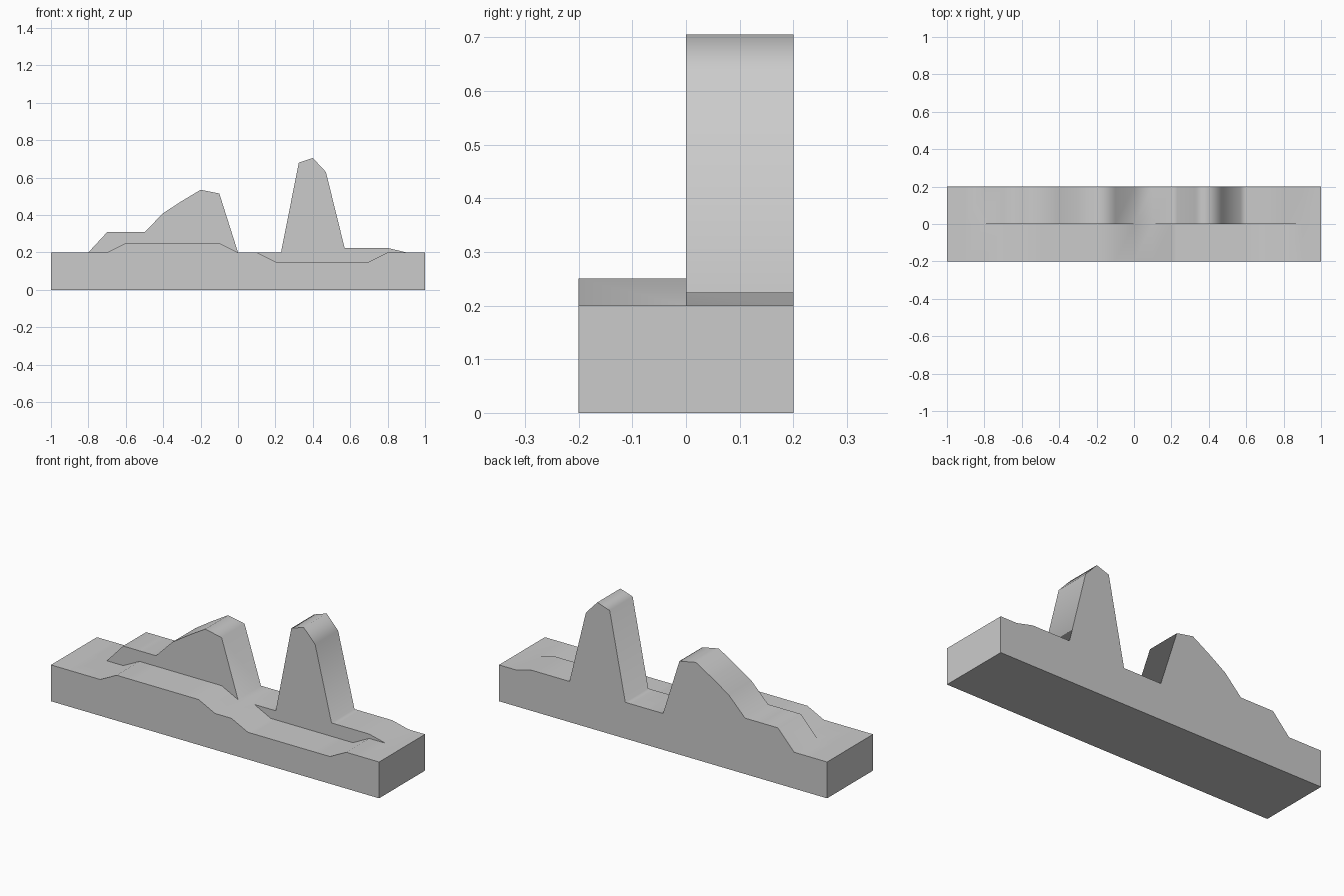
import bpy, bmesh, math

if "Cube" in bpy.data.objects:
    bpy.data.objects.remove(bpy.data.objects["Cube"])

# Top outlines (x, z) of the low front strip and the tall back strip
FRONT = [(-1, .2), (-.7, .2), (-.6, .25), (-.1, .25), (0, .2), (.1, .2),
         (.2, .15), (.7, .15), (.8, .2), (1, .2)]
BACK = [(-1, .2), (-.8, .2), (-.7, .308), (-.5, .308), (-.4, .41), (-.3, .475),
        (-.2, .535), (-.1, .515), (0, .2), (.23, .2), (.325, .68), (.4, .705),
        (.47, .63), (.57, .224), (.8, .224), (.9, .2), (1, .2)]


def height(profile, x):
    for (x0, z0), (x1, z1) in zip(profile, profile[1:]):
        if x0 <= x <= x1:
            return z0 + (z1 - z0) * (x - x0) / (x1 - x0)


# Columns: every profile corner plus a regular grid along the flat runs
# (the grid is left out across the narrow peak, which has its own corners)
xs = {round(p[0], 4) for p in FRONT + BACK}
xs |= {round(i / 10, 4) for i in range(-10, 11) if i not in (3, 5)}
xs = sorted(xs)

# Loft one stepped cross-section along x
bm = bmesh.new()
sections = []
for x in xs:
    f, b = height(FRONT, x), height(BACK, x)
    sections.append([bm.verts.new((x, y, z)) for y, z in
                     [(-.2, 0), (-.2, f), (0, f), (0, b), (.2, b), (.2, 0)]])
for s, t in zip(sections, sections[1:]):
    for i in range(6):
        j = (i + 1) % 6
        bm.faces.new((s[i], t[i], t[j], s[j]))
bm.faces.new(sections[0])
bm.faces.new(sections[-1])

# Weld the places where both strips are level
bmesh.ops.remove_doubles(bm, verts=bm.verts[:], dist=1e-4)
bmesh.ops.recalc_face_normals(bm, faces=bm.faces[:])

mesh = bpy.data.meshes.new("terrain_block")
bm.to_mesh(mesh)
bm.free()
block = bpy.data.objects.new("terrain_block", mesh)
bpy.context.collection.objects.link(block)

# Smooth along the hills, sharp at the step and outer edges
bpy.context.view_layer.objects.active = block
block.select_set(True)
bpy.ops.object.shade_smooth_by_angle(angle=math.radians(80))
